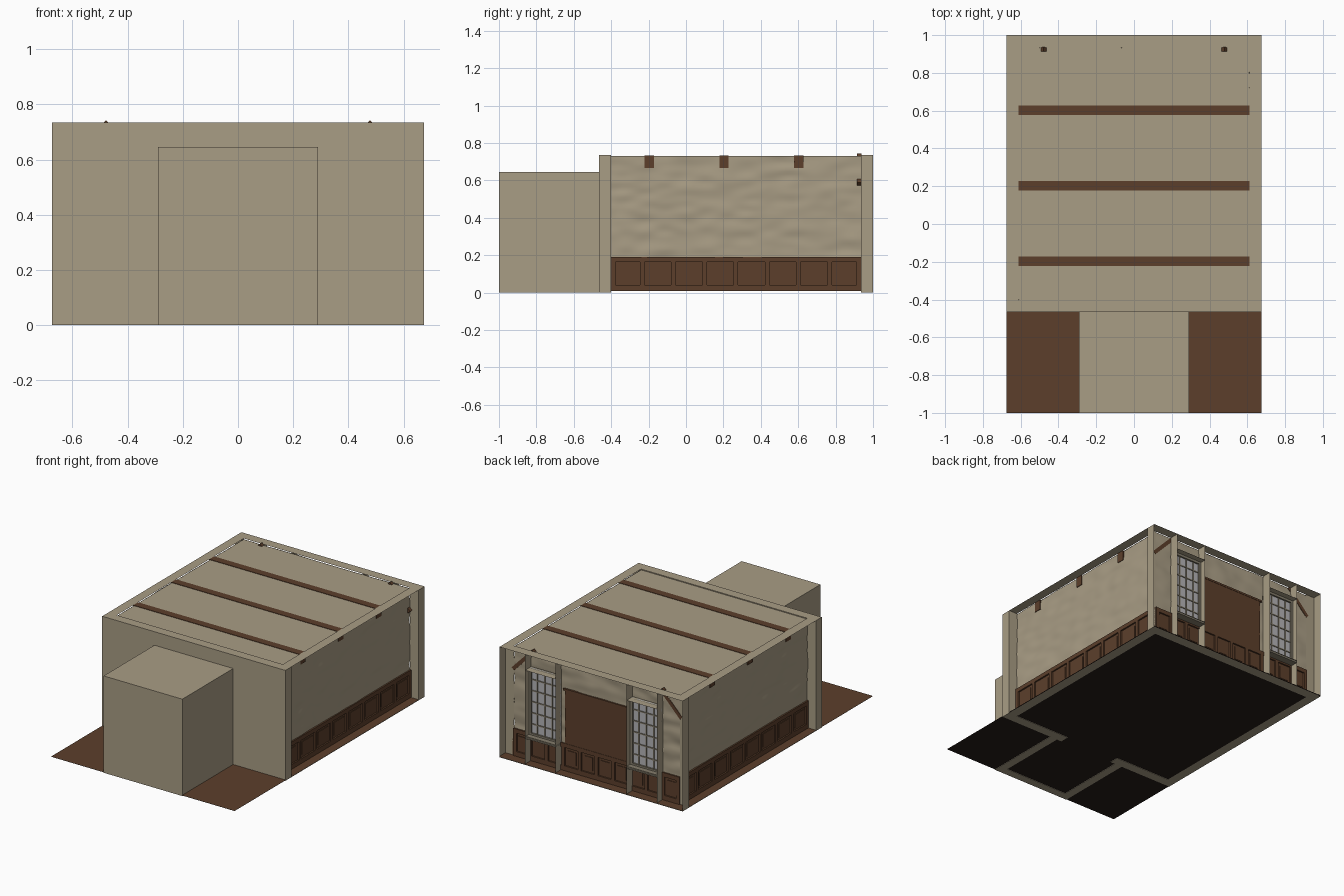
import bpy, bmesh, math
from mathutils import Vector, Matrix, noise

if "Cube" in bpy.data.objects:
    bpy.data.objects.remove(bpy.data.objects["Cube"])


def mat(name, hexa):
    c = [int(hexa[i:i + 2], 16) / 255 for i in (0, 2, 4)]
    lin = [v / 12.92 if v <= 0.04045 else ((v + 0.055) / 1.055) ** 2.4 for v in c]
    m = bpy.data.materials.new(name)
    m.diffuse_color = (*lin, 1)
    m.use_nodes = True
    m.node_tree.nodes["Principled BSDF"].inputs["Base Color"].default_value = m.diffuse_color
    return m


PLASTER = mat("plaster", "a99d85")
WOOD = mat("brown_wood", "5c3f2b")
DARK = mat("dark_underside", "241c19")
FRAME = mat("window_frame", "857d6c")
GLASS = mat("window_glass", "b6b5b8")

# overall layout: half widths outside/inside, wall planes and heights
XO, XI = 0.675, 0.612
YF, YFI, YBI, YB = -0.465, -0.402, 0.935, 1.0
H = 0.735
WX0, WX1, WZ0, WZ1 = 0.262, 0.485, 0.185, 0.63


class Part:
    """Collects boxes and flat panels into one object."""
    def __init__(self, name, material):
        self.name, self.material, self.bm = name, material, bmesh.new()

    def box(self, x0, x1, y0, y1, z0, z1):
        m = Matrix.Translation(((x0 + x1) / 2, (y0 + y1) / 2, (z0 + z1) / 2))
        m = m @ Matrix.Diagonal((abs(x1 - x0), abs(y1 - y0), abs(z1 - z0), 1))
        bmesh.ops.create_cube(self.bm, size=1, matrix=m)
        return self

    def flat(self, axis, p, a0, a1, b0, b1, na=1, nb=1, flip=False, rough=0):
        """Grid panel at axis=p; a and b are the two other axes in order."""
        n = Vector([(1 if i == axis else 0) for i in range(3)])
        others = [i for i in range(3) if i != axis]
        rows = []
        for j in range(nb + 1):
            row = []
            for i in range(na + 1):
                co = [0, 0, 0]
                co[axis] = p
                co[others[0]] = a0 + (a1 - a0) * i / na
                co[others[1]] = b0 + (b1 - b0) * j / nb
                v = Vector(co)
                if rough:
                    s = Vector((co[0] * 9, co[1] * 9, co[2] * 20))
                    v += n * rough * noise.noise(s)
                row.append(self.bm.verts.new(v))
            rows.append(row)
        for j in range(nb):
            for i in range(na):
                q = [rows[j][i], rows[j][i + 1], rows[j + 1][i + 1], rows[j + 1][i]]
                if (axis == 1) != flip:
                    q.reverse()
                self.bm.faces.new(q)
        return self

    def done(self, smooth=False):
        me = bpy.data.meshes.new(self.name)
        self.bm.to_mesh(me)
        self.bm.free()
        me.materials.append(self.material)
        if smooth:
            for f in me.polygons:
                f.use_smooth = True
        ob = bpy.data.objects.new(self.name, me)
        bpy.context.collection.objects.link(ob)
        return ob


# floor boards with dark underside, slightly above the wall feet
Part("floor", WOOD).flat(2, 0.006, -XO, XO, -1, 1).done()
Part("floor_underside", DARK).flat(2, 0.003, -XO, XO, -1, 1, flip=True).done()

# front wall with a doorway
DX, DZ = 0.2, 0.52
p = Part("front_wall", PLASTER)
p.box(-XO, -DX, YF, YFI, 0, H).box(DX, XO, YF, YFI, 0, H).box(-DX, DX, YF, YFI, DZ, H)
p.done()

# entrance porch: two sides, end and roof
p = Part("porch", PLASTER)
VX, VI, VH = 0.29, 0.235, 0.645
for s in (-1, 1):
    p.box(s * VI, s * VX, -1, YF, 0, VH)
p.box(-VI, VI, -1, -0.945, 0, VH).box(-VI, VI, -0.945, YF, VH - 0.03, VH)
p.done()

# wall tops, wall feet and end caps (outer wall skins are open)
p = Part("wall_edges", PLASTER)
for z in (0, H):
    fl = z == 0
    p.flat(2, z, -XO, XO, YBI, YB, flip=fl)
    for s in (-1, 1):
        p.flat(2, z, s * XI, s * XO, YFI, YBI, flip=fl != (s < 0))
for s in (-1, 1):
    p.flat(0, s * XO, YBI, YB, 0, H, flip=s < 0)
    p.flat(1, YBI, s * XI, s * XO, 0, H, flip=s < 0)
    # window reveals running the full wall height, with head and sill
    for x in (WX0, WX1):
        p.flat(0, s * x, YBI, YB, 0, H, flip=(s < 0))
    p.flat(2, WZ1, s * WX0, s * WX1, YBI, YB, flip=s < 0)
    p.flat(2, WZ0, s * WX0, s * WX1, YBI, YB, flip=s < 0)
p.done()

# ceiling
Part("ceiling", PLASTER).flat(2, 0.729, -XI, XI, YFI, YBI).done()

# uneven plaster on side and back walls
R = 0.006
p = Part("plaster_walls", PLASTER)
for s in (-1, 1):
    p.flat(0, s * XI, YFI, YBI, 0.18, 0.73, 70, 40, s < 0, R)
    p.flat(1, YBI, s * WX1, s * XI, 0.18, 0.73, 8, 40, s < 0, R)
    p.flat(1, YBI, s * WX0, s * WX1, WZ1, 0.73, 12, 8, s < 0, R)
p.flat(1, YBI, -WX0, WX0, 0.18, 0.73, 28, 40, False, R)
p.done(True)


# wainscot: backing board with rails and stiles
def wainscot(name, axis, plane, out, a, b, n):
    p = Part(name, WOOD)

    def slab(a0, a1, z0, z1, d0, d1):
        lo, hi = sorted((plane + out * d0, plane + out * d1))
        if axis == 0:
            p.box(lo, hi, a0, a1, z0, z1)
        else:
            p.box(a0, a1, lo, hi, z0, z1)
    slab(a, b, 0.008, 0.188, -0.012, 0)
    slab(a, b, 0.008, 0.04, 0, 0.010)
    slab(a, b, 0.162, 0.19, 0, 0.010)
    step = (b - a) / n
    for i in range(n + 1):
        c = min(max(a + step * i, a + 0.012), b - 0.012)
        slab(c - 0.012, c + 0.012, 0.04, 0.162, 0, 0.010)
    for i in range(n):  # raised fields
        slab(a + step * i + 0.03, a + step * (i + 1) - 0.03, 0.058, 0.144, 0, 0.004)
    p.done()


for s, side in ((-1, "left"), (1, "right")):
    wainscot(side + "_wainscot", 0, s * XI, s, YFI, YBI, 8)
    a, b = sorted((s * DX, s * XI))
    wainscot(side + "_front_wainscot", 1, YFI, 1, a, b, 3)
wainscot("back_wainscot", 1, YBI, 1, -XI, XI, 10)

# ceiling beams
p = Part("ceiling_beams", WOOD)
for y in (-0.197, 0.203, 0.603):
    p.box(-XI - 0.005, XI + 0.005, y - 0.025, y + 0.025, 0.665, 0.732)
p.done()

# wooden board on the back wall with a thin moulding
p = Part("back_board", WOOD)
p.box(-0.232, 0.232, YBI - 0.02, YBI + 0.008, 0.19, 0.54)
p.box(-0.245, 0.245, YBI - 0.04, YBI + 0.010, 0.54, 0.553)
p.done()

# diagonal corner braces
for s, side in ((-1, "left"), (1, "right")):
    p = Part(side + "_brace", WOOD)
    a, b = Vector((s * 0.62, 0.925, 0.58)), Vector((s * 0.47, 0.925, 0.735))
    d = b - a
    rot = d.to_track_quat('Z', 'Y').to_matrix().to_4x4()
    bmesh.ops.create_cube(p.bm, size=1, matrix=Matrix.Translation((a + b) / 2) @ rot
                          @ Matrix.Diagonal((0.024, 0.024, d.length, 1)))
    p.done()

# windows: glass, frame, glazing bars and sill
for s, side in ((-1, "left"), (1, "right")):
    yc, t = YBI + 0.012, 0.016
    x0, x1 = sorted((s * WX0, s * WX1))
    Part(side + "_window_glass", GLASS).box(x0, x1, yc - 0.003, yc + 0.003, WZ0, WZ1).done()
    p = Part(side + "_window_frame", FRAME)
    for x in (x0, x1 - t):
        p.box(x, x + t, yc - 0.014, yc + 0.014, WZ0, WZ1)
    for z in (WZ0, WZ1 - t):
        p.box(x0 + t, x1 - t, yc - 0.014, yc + 0.014, z, z + t)
    for i in range(1, 4):
        c = x0 + (x1 - x0) * i / 4
        p.box(c - 0.004, c + 0.004, yc - 0.008, yc + 0.008, WZ0 + t, WZ1 - t)
    for j in range(1, 6):
        c = WZ0 + (WZ1 - WZ0) * j / 6
        p.box(x0 + t, x1 - t, yc - 0.007, yc + 0.007, c - 0.004, c + 0.004)
    p.box(x0, x1, YBI - 0.03, YB - 0.005, WZ0 - 0.012, WZ0 + 0.004)
    p.done()
